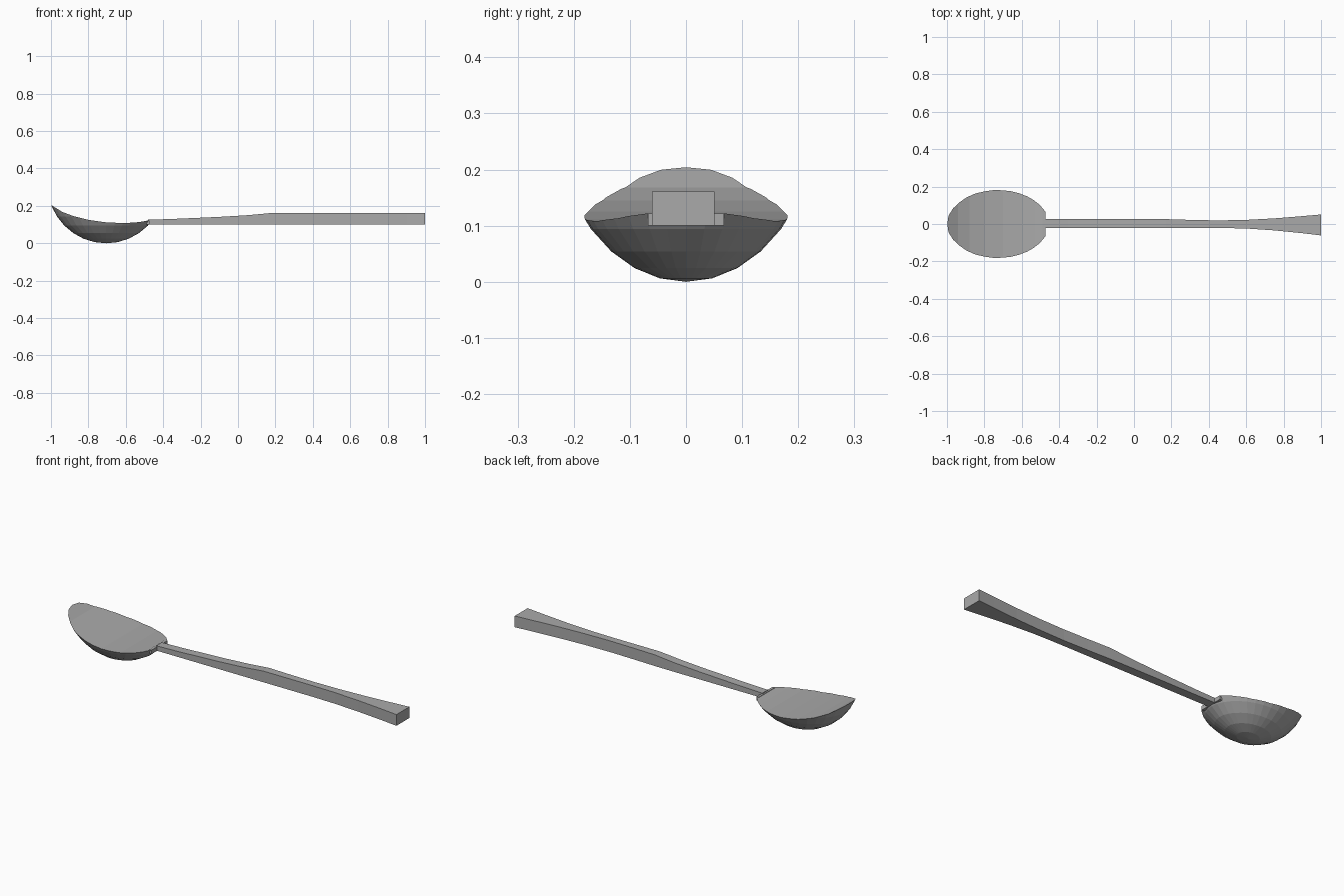
import bpy, bmesh
from mathutils import Matrix

cube = bpy.data.objects.get("Cube")
if cube:
    bpy.data.objects.remove(cube, do_unlink=True)

# Single grey metal
metal = bpy.data.materials.new("grey_metal")
metal.use_nodes = True
grey = (0.4, 0.4, 0.4, 1)
metal.diffuse_color = grey
metal.node_tree.nodes["Principled BSDF"].inputs["Base Color"].default_value = grey


def add_object(name, bm):
    bmesh.ops.recalc_face_normals(bm, faces=bm.faces)
    mesh = bpy.data.meshes.new(name)
    bm.to_mesh(mesh)
    bm.free()
    mesh.materials.append(metal)
    obj = bpy.data.objects.new(name, mesh)
    bpy.context.collection.objects.link(obj)
    return obj


def loft(name, sections):
    """Skin a row of four-cornered sections and cap both ends."""
    bm = bmesh.new()
    rows = [[bm.verts.new(p) for p in s] for s in sections]
    for a, b in zip(rows, rows[1:]):
        for i in range(4):
            j = (i + 1) % 4
            bm.faces.new((a[i], a[j], b[j], b[i]))
    bm.faces.new(rows[0])
    bm.faces.new(rows[-1])
    return add_object(name, bm)


def section(x, right, left, bottom, top):
    return [(x, right, bottom), (x, left, bottom), (x, left, top), (x, right, top)]


# Bowl: stretched sphere, kept only below a curved rim
bm = bmesh.new()
bmesh.ops.create_uvsphere(bm, u_segments=32, v_segments=16, radius=1,
                          matrix=Matrix.Translation((-0.705, 0, 0.322))
                          @ Matrix.Diagonal((0.316, 0.24, 0.322, 1)))
bowl = add_object("bowl", bm)

rim = [(-1.06, 0.245), (-1, 0.205), (-0.94, 0.168), (-0.88, 0.145), (-0.8, 0.125),
       (-0.7, 0.111), (-0.6, 0.108), (-0.53, 0.113), (-0.475, 0.122)]
cutter = loft("bowl_cutter", [section(x, -0.4, 0.4, -0.1, z) for x, z in rim])
cutter.hide_render = True

cut = bowl.modifiers.new("rim_cut", "BOOLEAN")
cut.operation = "INTERSECT"
cut.solver = "EXACT"
cut.object = cutter
bpy.context.view_layer.objects.active = bowl
bpy.ops.object.modifier_apply(modifier=cut.name)
bpy.data.objects.remove(cutter, do_unlink=True)

# Collar: small flat block where the bowl meets the handle
loft("collar", [section(x, -0.068, 0.068, 0.1, 0.122) for x in (-0.488, -0.474)])

# Handle: square bar that thickens midway and flares at the end
stations = [(-0.48, -0.021, 0.027, 0.126), (-0.35, -0.021, 0.027, 0.13),
            (-0.1, -0.021, 0.027, 0.141), (0.05, -0.021, 0.027, 0.15),
            (0.17, -0.021, 0.026, 0.161), (0.3, -0.021, 0.022, 0.161),
            (0.45, -0.021, 0.019, 0.161), (0.6, -0.024, 0.022, 0.161),
            (0.75, -0.034, 0.03, 0.161), (0.9, -0.049, 0.042, 0.161),
            (1, -0.061, 0.051, 0.161)]
loft("handle", [section(x, r, l, 0.1, top) for x, r, l, top in stations])
